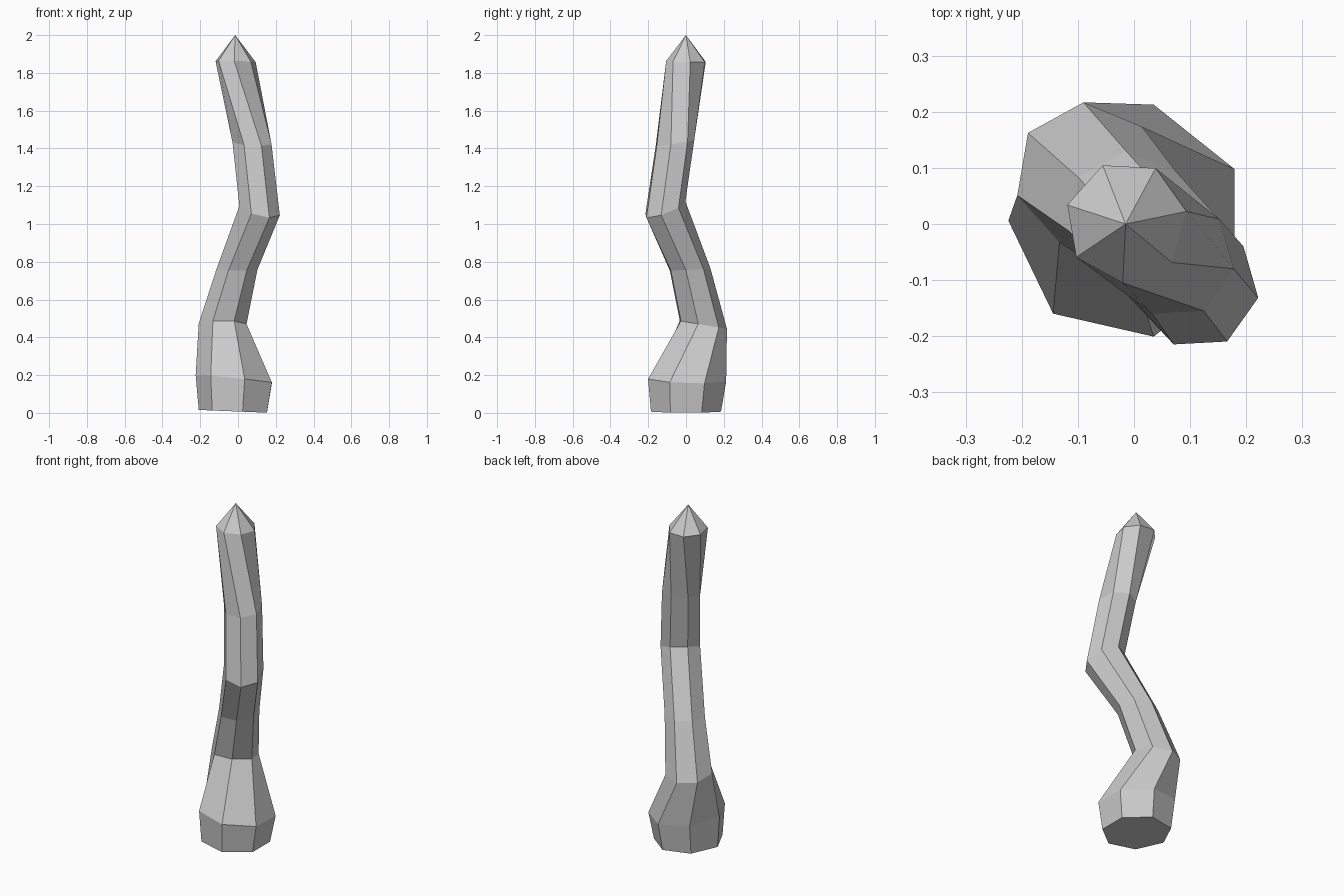
import bpy, bmesh
from math import cos, sin, radians, pi

if "Cube" in bpy.data.objects:
    bpy.data.objects.remove(bpy.data.objects["Cube"])

SIDES = 7
# Cross-sections: centre x, y, z, radius, turn in degrees, tilt along x, tilt along y
RINGS = [
    (-0.018, 0.000, 0.008, 0.190, 180, -0.04, 0.00),   # foot
    (-0.012, 0.006, 0.178, 0.212, 180, -0.10, -0.03),  # swollen base
    (-0.083, 0.087, 0.467, 0.130, 196, 0.00, -0.17),
    (-0.008, 0.018, 0.758, 0.112, 196, 0.00, 0.05),
    (0.113, -0.113, 1.080, 0.110, 196, -0.25, 0.35),
    (0.073, -0.062, 1.430, 0.106, 196, -0.05, 0.15),
    (-0.014, 0.004, 1.860, 0.109, 164, -0.02, -0.03),
]
APEX = (-0.015, 0.0, 2.0)

bm = bmesh.new()


def ring(cx, cy, cz, r, turn, tx, ty):
    verts = []
    for i in range(SIDES):
        a = radians(turn) + 2 * pi * i / SIDES
        dx, dy = r * cos(a), r * sin(a)
        verts.append(bm.verts.new((cx + dx, cy + dy, cz + tx * dx + ty * dy)))
    return verts


# Winding stem
rings = [ring(*row) for row in RINGS]
for low, high in zip(rings, rings[1:]):
    for i in range(SIDES):
        j = (i + 1) % SIDES
        bm.faces.new((low[i], low[j], high[j], high[i]))

# Pointed tip and closed foot
tip = bm.verts.new(APEX)
for i in range(SIDES):
    bm.faces.new((rings[-1][i], rings[-1][(i + 1) % SIDES], tip))
bm.faces.new(rings[0][::-1])

mesh = bpy.data.meshes.new("crooked_stem")
bm.to_mesh(mesh)
bm.free()
stem = bpy.data.objects.new("crooked_stem", mesh)
bpy.context.collection.objects.link(stem)
